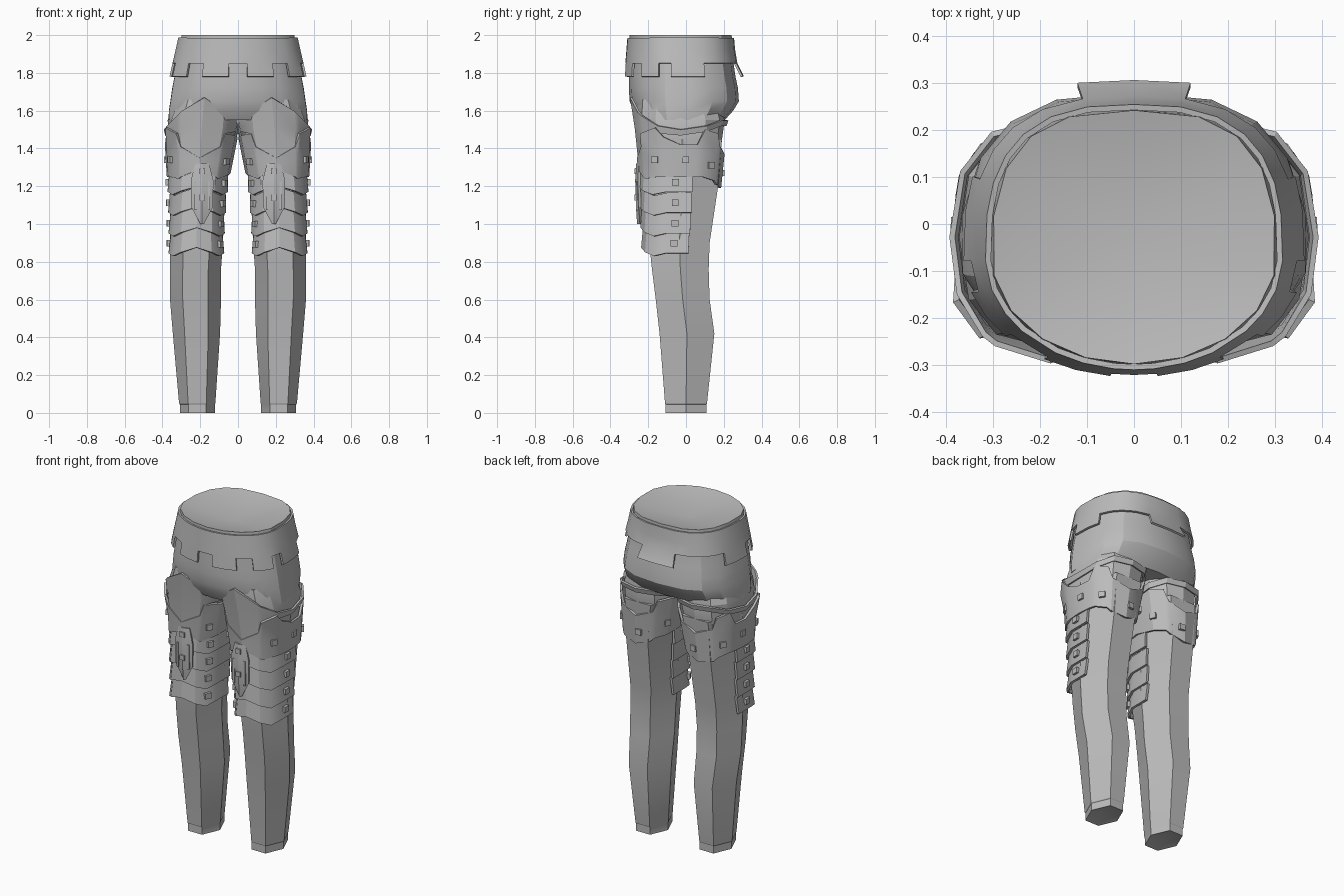
import bpy, bmesh, math
from mathutils import Matrix, Vector

if "Cube" in bpy.data.objects:
    bpy.data.objects.remove(bpy.data.objects["Cube"])

grey = bpy.data.materials.new("plain_grey")
grey.diffuse_color = (0.5, 0.5, 0.5, 1)
grey.use_nodes = True
grey.node_tree.nodes["Principled BSDF"].inputs["Base Color"].default_value = grey.diffuse_color

# (z, x min, x max, y front, y back) of the right leg and of its armour
LEG = [(0, .122, .308, -.108, .108), (.045, .122, .308, -.108, .108), (.05, .12, .312, -.111, .111),
       (.42, .095, .345, -.14, .15), (.6, .09, .36, -.16, .125), (.76, .09, .36, -.18, .12),
       (.9, .08, .36, -.195, .125), (1.2, .065, .36, -.21, .17), (1.45, .02, .37, -.235, .19)]
ARMOUR = [(.8, .09, .352, -.215, .12), (1.0, .085, .352, -.222, .15), (1.25, .06, .36, -.235, .175),
          (1.5, .01, .375, -.255, .2), (1.56, .004, .374, -.265, .208), (1.68, .004, .35, -.28, .2)]
# (z, half width, y front, y back) of the hips
HIPS = [(1.55, .372, -.25, .205), (1.6, .37, -.28, .25), (1.65, .362, -.298, .28),
        (1.72, .352, -.303, .275), (1.78, .34, -.303, .262), (1.9, .318, -.3, .245), (2.0, .302, -.298, .242)]


def lerp_table(table, z):
    z = min(max(z, table[0][0]), table[-1][0])
    for a, b in zip(table, table[1:]):
        if z <= b[0]:
            t = (z - a[0]) / (b[0] - a[0])
            return [p + (q - p) * t for p, q in zip(a[1:], b[1:])]


def spow(v, p):
    return math.copysign(abs(v) ** p, v) if abs(v) > 1e-6 else 0.0


def armour_pt(z, deg, off=0.0):
    """Point on the thigh armour; 0 is the outer side, -90 the front."""
    x0, x1, y0, y1 = lerp_table(ARMOUR, z)
    a = math.radians(deg)
    x = (x0 + x1) / 2 + ((x1 - x0) / 2 + off) * spow(math.cos(a), .82)
    y = (y0 + y1) / 2 + ((y1 - y0) / 2 + off) * spow(math.sin(a), .82)
    return Vector((max(x, .004), y, z))


def hip_pt(z, deg, off=0.0):
    """Point on the hips; 0 is the front, 90 the right side."""
    rx, yf, yb = lerp_table(HIPS, z)
    a, cy = math.radians(deg), -.07
    front = math.cos(a) > 0
    p = 1.0 if front else .73
    reach = cy - yf + off if front else yb - cy + off
    return Vector(((rx + off) * spow(math.sin(a), p), cy - reach * spow(math.cos(a), p), z))


def finish(name, bm, mirror=True, thick=0, angle=24):
    bmesh.ops.recalc_face_normals(bm, faces=bm.faces)
    me = bpy.data.meshes.new(name)
    bm.to_mesh(me)
    bm.free()
    me.materials.append(grey)
    ob = bpy.data.objects.new(name, me)
    bpy.context.collection.objects.link(ob)
    if mirror:
        ob.modifiers.new("mirror", 'MIRROR')
    if thick:
        m = ob.modifiers.new("thickness", 'SOLIDIFY')
        m.thickness, m.offset = thick, 0
    bpy.ops.object.select_all(action='DESELECT')
    bpy.context.view_layer.objects.active = ob
    ob.select_set(True)
    # apply the modifiers first so the rims stay sharp
    bpy.ops.object.convert(target='MESH')
    bpy.ops.object.shade_smooth_by_angle(angle=math.radians(angle))


def loft(name, rows, closed=False, caps=None, mirror=True, thick=0, angle=24, skip=lambda r, c: False):
    """Skin rows of points; caps gives the height of the middle of each end cap."""
    bm = bmesh.new()
    vs = [[bm.verts.new(p) for p in row] for row in rows]
    n = len(rows[0])
    for r in range(len(rows) - 1):
        for c in range(n if closed else n - 1):
            if not skip(r, c):
                d = (c + 1) % n
                bm.faces.new((vs[r][c], vs[r][d], vs[r + 1][d], vs[r + 1][c]))
    for z, ring in zip(caps or (), (vs[0], vs[-1])):
        mid = sum((v.co for v in ring), Vector()) / n
        hub = bm.verts.new((mid.x, mid.y, z))
        for c in range(n):
            bm.faces.new((ring[c], ring[(c + 1) % n], hub))
    for v in [v for v in bm.verts if not v.link_faces]:
        bm.verts.remove(v)
    finish(name, bm, mirror, thick, angle)


# Six-sided trouser legs
rows = []
for z, x0, x1, y0, y1 in LEG:
    rows.append([((x0 + x1) / 2 + (x1 - x0) / 2 * math.cos(math.radians(a)),
                  (y0 + y1) / 2 + (y1 - y0) / 2 * math.sin(math.radians(a)) / .866, z)
                 for a in range(0, 360, 60)])
loft("trouser_legs", rows, closed=True, caps=(.025, 1.45), angle=20)

# Rounded thigh tops joining legs and hips
loft("upper_thighs", [[armour_pt(z, a, off) for a in range(0, 360, 30)]
                      for z, off in ((1.34, -.006), (1.45, -.004), (1.55, -.002), (1.66, -.025))],
     closed=True, caps=(1.34, 1.66))

# Hips with a shallow dished waist opening
loft("hips", [[hip_pt(s[0], a) for a in range(0, 360, 20)] for s in HIPS],
     closed=True, caps=(1.57, 1.94), mirror=False)

# Belt with square tabs along its lower edge
cols = [0, 8, 20, 32, 49, 60, 73, 88, 100, 112, 125, 138, 153, 168, 180]
notches = [(0, 8), (32, 49), (73, 88), (112, 168)]
rows = [[hip_pt(z, a, off + (.022 if a >= 168 and z < 1.8 else 0)) for a in cols]
        for z, off in ((1.985, .006), (1.92, .010), (1.85, .014), (1.78, .017))]
loft("belt", rows, thick=.012, skip=lambda r, c: r == 2 and any(
    lo <= cols[c] and cols[c + 1] <= hi for lo, hi in notches))

# Thigh guard wrapping the whole leg: (angle, top z, bottom z)
GUARD = [(0, 1.42, 1.25), (18, 1.42, 1.25), (28, 1.5, 1.25), (52, 1.48, 1.23), (60, 1.41, 1.21),
         (90, 1.37, 1.19), (118, 1.41, 1.22), (126, 1.48, 1.24), (150, 1.49, 1.25), (180, 1.46, 1.27),
         (205, 1.47, 1.26), (235, 1.48, 1.24), (240, 1.41, 1.25), (270, 1.35, 1.29),
         (300, 1.41, 1.25), (305, 1.48, 1.24), (332, 1.51, 1.25), (342, 1.46, 1.25)]
rows = [[armour_pt(hi + (lo - hi) * t, a, .01 + (.014 if 302 < a < 340 and t == 0 else 0))
         for a, hi, lo in GUARD] for t in (0, .5, 1)]
loft("thigh_guard", rows, closed=True, thick=.014)

# Thigh trim: a thin strip that rises into a pointed front plate
TRIM = [(0, 1.5, 1.47), (30, 1.52, 1.49), (60, 1.55, 1.52), (90, 1.55, 1.52), (120, 1.55, 1.52),
        (150, 1.53, 1.50), (180, 1.5, 1.47), (205, 1.55, 1.49), (232, 1.585, 1.48),
        (240, 1.6, 1.41), (270, 1.67, 1.35), (300, 1.6, 1.41), (308, 1.575, 1.48), (335, 1.52, 1.48)]
rows = [[armour_pt(hi + (lo - hi) * t, a, .012 - .006 * t) for a, hi, lo in TRIM] for t in (0, .5, 1)]
loft("thigh_trim", rows, closed=True, thick=.012)

# Four overlapping lames over the front of the knee
arc = [14, -15, -38, -62, -90, -118, -142, -165, -194]
rise = [0, 0, -.015, .005, .03, .005, -.015, 0, 0]
LAMES = [(1.27, 1.17), (1.165, 1.06), (1.06, .95), (.95, .845)]
for i, (top, low) in enumerate(LAMES):
    rows = [[armour_pt(z + k, a, off) for a, k in zip(arc, rise)]
            for z, off in ((top, .0), (low, .013))]
    loft("knee_lame_%d" % (i + 1), rows, thick=.014)

# Ridged plate hanging over the lames
rows = []
for z, w, y in ((1.32, .035, -.258), (1.23, .058, -.262), (1.09, .055, -.258), (1.0, .006, -.252)):
    cx = .19
    rows.append([(cx - w, y + .014, z), (cx, y, z), (cx + w, y + .014, z)])
loft("knee_plate", rows, thick=.014)


def add_box(bm, loc, size, deg):
    m = (Matrix.Translation(loc) @ Matrix.Rotation(math.radians(deg), 4, 'Z')
         @ Matrix.Diagonal((*size, 1)))
    bmesh.ops.create_cube(bm, size=1, matrix=m)


# Raised bars on the knee plate
bm = bmesh.new()
for s in (-1, 1):
    add_box(bm, (.19 + s * .036, -.258, 1.15), (.012, .012, .15), 0)
finish("knee_plate_bars", bm)

# Square rivets
bm = bmesh.new()
spots = [(1.34, -32), (1.34, 4), (1.31, 42), (1.27, 95), (1.33, 148), (1.33, 220)]
for top, low in LAMES:
    spots += [((top + low) / 2, -4), ((top + low) / 2 - .005, -146)]
for z, a in spots:
    p = armour_pt(z, a, .014)
    q = armour_pt(z, a + 4) - armour_pt(z, a - 4)
    add_box(bm, p, (.022, .036, .034), math.degrees(math.atan2(q.y, q.x)) - 90)
for z in (1.28, 1.14):
    add_box(bm, (.19, -.262, z), (.03, .02, .03), 0)
finish("rivets", bm)
